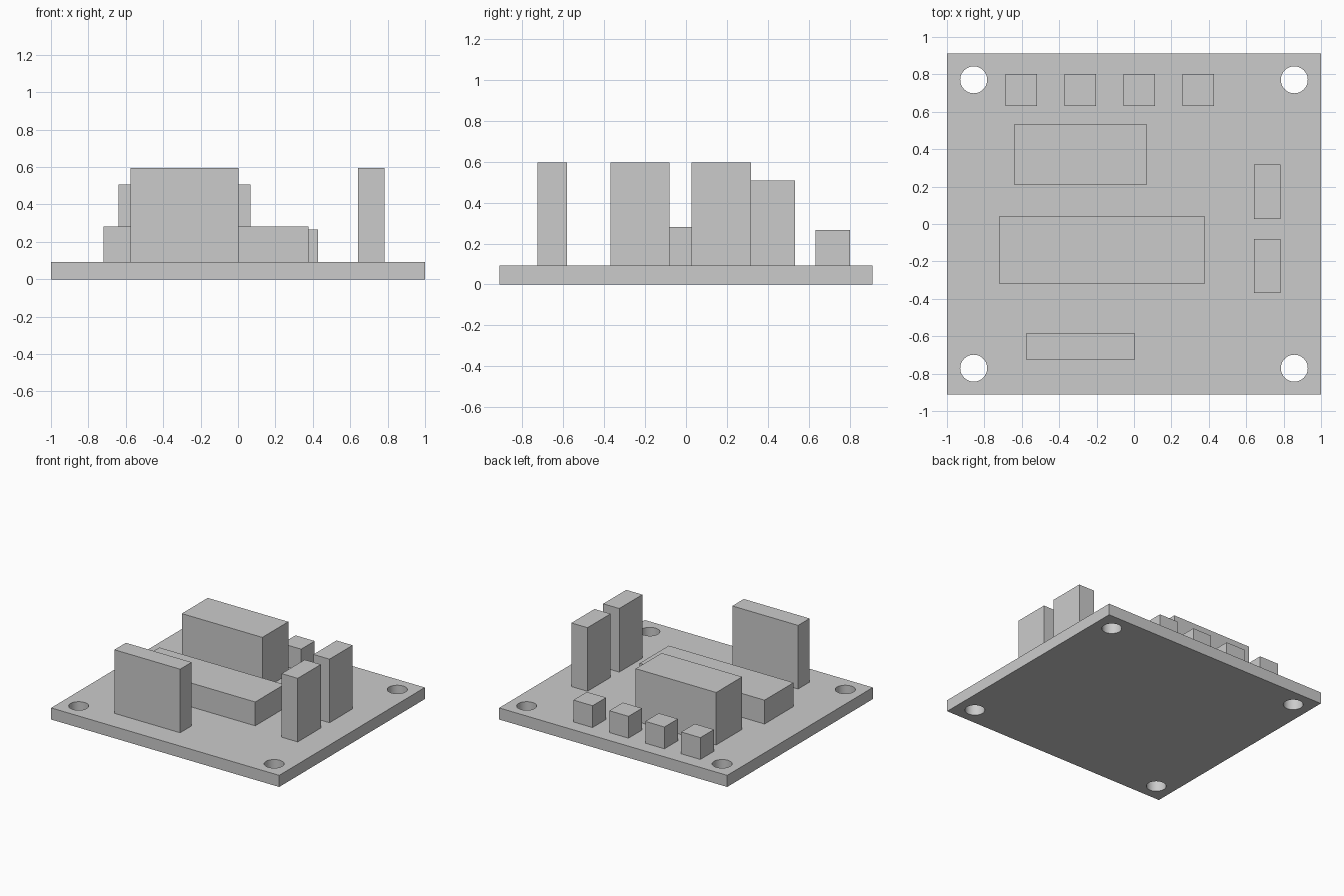
import bpy

if "Cube" in bpy.data.objects:
    bpy.data.objects.remove(bpy.data.objects["Cube"])

BOARD_TOP = 0.092


def box(name, x0, x1, y0, y1, z0, z1):
    bpy.ops.mesh.primitive_cube_add(size=1, location=((x0 + x1) / 2, (y0 + y1) / 2, (z0 + z1) / 2))
    ob = bpy.context.object
    ob.name = name
    ob.scale = (x1 - x0, y1 - y0, z1 - z0)
    bpy.ops.object.transform_apply(location=False, rotation=False, scale=True)
    return ob


# Circuit board with a mounting hole in each corner
board = box("circuit_board", -1, 1, -0.912, 0.912, 0, BOARD_TOP)
for sx in (-1, 1):
    for sy in (-1, 1):
        bpy.ops.mesh.primitive_cylinder_add(vertices=48, radius=0.072, depth=0.4,
                                            location=(sx * 0.857, sy * 0.771, 0.046))
        cutter = bpy.context.object
        cutter.name = "hole_cutter"
        mod = board.modifiers.new("mounting_hole", 'BOOLEAN')
        mod.operation = 'DIFFERENCE'
        mod.solver = 'EXACT'
        mod.object = cutter
        bpy.context.view_layer.objects.active = board
        bpy.ops.object.modifier_apply(modifier=mod.name)
        bpy.data.objects.remove(cutter, do_unlink=True)

bpy.ops.object.select_all(action='DESELECT')
board.select_set(True)
bpy.context.view_layer.objects.active = board
bpy.ops.object.shade_smooth_by_angle()

# Row of small connectors along the back edge
for i in range(4):
    x = -0.687 + i * 0.3152
    box(f"small_connector_{i + 1}", x, x + 0.168, 0.632, 0.801, BOARD_TOP, 0.265)

# Large blocks in the middle
box("tall_module", -0.639, 0.067, 0.209, 0.534, BOARD_TOP, 0.508)
box("low_chip", -0.719, 0.376, -0.321, 0.043, BOARD_TOP, 0.281)

# Upright pin headers
box("front_header", -0.575, 0.002, -0.727, -0.583, BOARD_TOP, 0.596)
for name, y in (("right_header_back", 0.028), ("right_header_front", -0.37)):
    box(name, 0.642, 0.783, y, y + 0.289, BOARD_TOP, 0.596)
